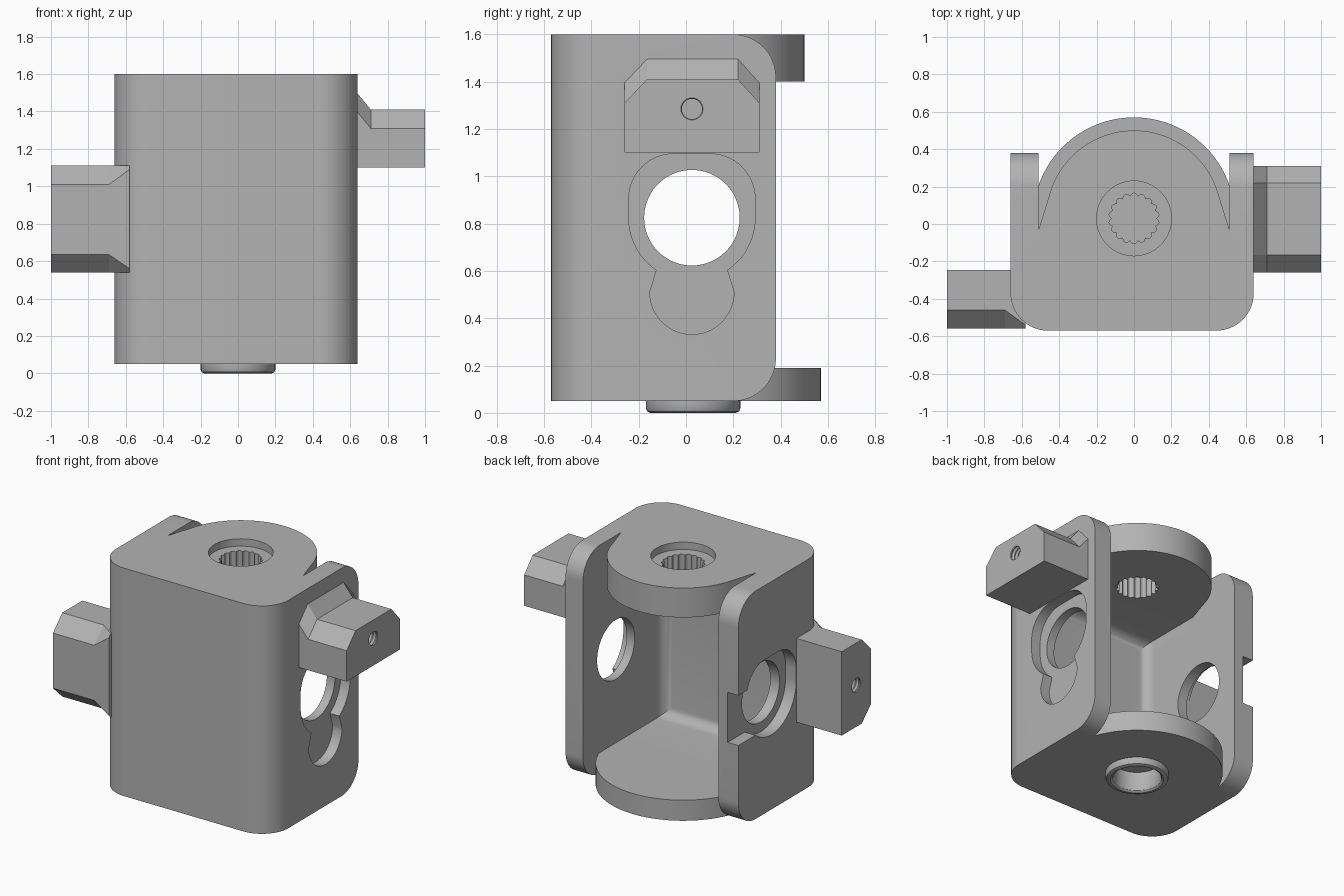
import bpy, bmesh, math

cube = bpy.data.objects.get("Cube")
if cube:
    bpy.data.objects.remove(cube, do_unlink=True)

metal = bpy.data.materials.new("plain grey metal")
metal.use_nodes = True
grey = (0.45, 0.45, 0.45, 1)
metal.diffuse_color = grey
metal.node_tree.nodes["Principled BSDF"].inputs["Base Color"].default_value = grey


def finish(name, bm):
    bmesh.ops.recalc_face_normals(bm, faces=bm.faces)
    mesh = bpy.data.meshes.new(name)
    bm.to_mesh(mesh)
    bm.free()
    mesh.materials.append(metal)
    obj = bpy.data.objects.new(name, mesh)
    bpy.context.collection.objects.link(obj)
    return obj


def prism(name, pts, lo, hi, axis="z", end_pts=None):
    """Extrude an outline along x or z, optionally lofting to a second outline."""
    bm = bmesh.new()
    place = (lambda u, v, w: (w, u, v)) if axis == "x" else (lambda u, v, w: (u, v, w))
    a = [bm.verts.new(place(u, v, lo)) for u, v in pts]
    b = [bm.verts.new(place(u, v, hi)) for u, v in (end_pts or pts)]
    bm.faces.new(a)
    bm.faces.new(b)
    n = len(pts)
    for i in range(n):
        bm.faces.new((a[i], a[(i + 1) % n], b[(i + 1) % n], b[i]))
    return finish(name, bm)


def arc(cx, cy, r, start, end, n=16):
    angles = [math.radians(start + (end - start) * i / n) for i in range(n + 1)]
    return [(cx + r * math.cos(t), cy + r * math.sin(t)) for t in angles]


def circle(cx, cy, r, n=64):
    return arc(cx, cy, r, 0, 360, n)[:-1]


def lathe(name, profile, centre, axis="z", n=48):
    """Closed solid of revolution from (radius, height) points."""
    bm = bmesh.new()
    rings = []
    for r, h in profile:
        ring = []
        for u, v in circle(0, 0, r, n):
            p = (h, u, v) if axis == "x" else (u, v, h)
            ring.append(bm.verts.new([c + d for c, d in zip(centre, p)]))
        rings.append(ring)
    for a, b in zip(rings, rings[1:]):
        for i in range(n):
            bm.faces.new((a[i], a[(i + 1) % n], b[(i + 1) % n], b[i]))
    bm.faces.new(rings[0])
    bm.faces.new(rings[-1])
    return finish(name, bm)


def combine(target, tool, operation):
    mod = target.modifiers.new("join", "BOOLEAN")
    mod.operation, mod.solver, mod.object = operation, "EXACT", tool
    bpy.context.view_layer.objects.active = target
    bpy.ops.object.modifier_apply(modifier=mod.name)
    bpy.data.objects.remove(tool, do_unlink=True)


def cut(target, tool):
    combine(target, tool, "DIFFERENCE")


def add(target, tool):
    combine(target, tool, "UNION")


LEFT, RIGHT, FRONT, BACK = 0.64, -0.66, -0.57, 0.38
INNER, BOTTOM, TOP = 0.51, 0.05, 1.6
PIN_Y, HOLE_Y, HOLE_Z = 0.03, 0.025, 0.825

# Housing: rounded plan crossed with a rounded side outline
plan = arc(RIGHT + 0.2, FRONT + 0.2, 0.2, 180, 270) + arc(LEFT - 0.2, FRONT + 0.2, 0.2, 270, 360)
plan += [(LEFT, 0.6), (RIGHT, 0.6)]
side = [(-0.8, BOTTOM)] + arc(BACK - 0.18, BOTTOM + 0.18, 0.18, 270, 360)
side += arc(BACK - 0.18, TOP - 0.18, 0.18, 0, 90) + [(-0.8, TOP)]
housing = prism("housing", plan, -0.1, 1.8)
combine(housing, prism("side_outline", side, -0.9, 0.9, "x"), "INTERSECT")

# Open the rear, then put in the two rounded plates
rear = [(-INNER, -0.03), (INNER, -0.03), (INNER, 0.9), (-INNER, 0.9)]
cut(housing, prism("rear_gap", rear, -0.1, 1.8))
upper = [(-INNER, -0.1), (INNER, -0.1), (INNER, -0.03)] + arc(0, PIN_Y, 0.47, 14, 166, 48) + [(-INNER, -0.03)]
lower = [(-0.53, -0.1), (0.53, -0.1)] + arc(0, PIN_Y, 0.54, 11, 169, 48)
add(housing, prism("upper_plate", upper, 1.4, TOP))
add(housing, prism("lower_plate", lower, BOTTOM, 0.19))

# Inner cavity with filleted front edges
cavity = prism("cavity", [(-INNER, -0.48), (INNER, -0.48), (INNER, 0.9), (-INNER, 0.9)], 0.19, 1.4)
bm = bmesh.new()
bm.from_mesh(cavity.data)
edges = [e for e in bm.edges if all(v.co.y < 0 for v in e.verts)]
bmesh.ops.bevel(bm, geom=edges, offset=0.07, segments=6, profile=0.5, affect="EDGES")
bm.to_mesh(cavity.data)
bm.free()
cut(housing, cavity)

# Left lug with a sloped root and right lug with fading chamfers
lug = [(-0.26, 1.1), (0.31, 1.1), (0.31, 1.31), (0.22, 1.41), (-0.165, 1.41), (-0.26, 1.31)]
root = [(y, z + 0.17 * (z > 1.2)) for y, z in lug]
left_lug = prism("left_lug", lug, 0.71, 1.0, "x")
add(left_lug, prism("left_lug_root", root, 0.57, 0.71, "x", lug))
bar = [(-0.245, 0.54), (-0.46, 0.54), (-0.56, 0.635), (-0.56, 1.01), (-0.46, 1.11), (-0.245, 1.11)]
bar_root = [(-0.245, 0.54), (-0.54, 0.54), (-0.56, 0.56), (-0.56, 1.09), (-0.54, 1.11), (-0.245, 1.11)]
right_lug = prism("right_lug", bar, -1.0, -0.69, "x")
add(right_lug, prism("right_lug_root", bar_root, -0.58, -0.69, "x", bar))
for part in (left_lug, right_lug):
    add(housing, part)
# Trim anything that entered the cavity
cut(housing, prism("trim", [(-INNER, -0.4), (INNER, -0.4), (INNER, 0.9), (-INNER, 0.9)], 0.3, 1.3))

# Threaded holes in the lug ends
thread = [(0.053 if i % 2 else 0.043, -0.02 + 0.0125 * i) for i in range(18)]
cut(housing, lathe("left_thread", [(r, -h) for r, h in thread], (1.0, HOLE_Y, 1.285), "x", 24))
cut(housing, lathe("right_thread", thread, (-1.0, -0.4, HOLE_Z), "x", 24))

# Side holes with a keyhole recess on the left and a slotted one on the right
R = 0.267
crown = arc(HOLE_Y + R - 0.19, 0.905, 0.19, 0, 90) + arc(HOLE_Y - R + 0.19, 0.905, 0.19, 90, 180)
keyhole = crown + arc(HOLE_Y, HOLE_Z, R, 180, 236) + arc(HOLE_Y, 0.51, 0.178, 180, 360, 24)
keyhole += arc(HOLE_Y, HOLE_Z, R, 304, 360)
slotted = [(0.5, 0.62), (0.5, 0.96), (HOLE_Y + R - 0.01, 0.96)] + crown[5:]
slotted += arc(HOLE_Y, HOLE_Z, R, 180, 310, 32)
cut(housing, prism("keyhole_recess", keyhole, LEFT - 0.07, 0.69, "x"))
cut(housing, prism("slotted_recess", slotted, -0.8, RIGHT + 0.08, "x"))
cut(housing, prism("side_hole", circle(HOLE_Y, HOLE_Z, 0.202), -0.9, 0.9, "x"))

# Lower boss with a blind bore
boss = [(0.2, 0.1), (0.2, 0.02), (0.194, 0.006), (0.18, 0.0)]
add(housing, lathe("boss", boss, (0, PIN_Y, 0)))
bore = [(0.175, -0.02), (0.168, 0.0), (0.155, 0.01), (0.15, 0.025), (0.15, 0.14)]
cut(housing, lathe("bore", bore, (0, PIN_Y, 0)))

# Upper counterbore and splined hole
cut(housing, prism("counterbore", circle(0, PIN_Y, 0.2), 1.55, 1.7))
teeth = 18
spline = []
for i in range(teeth * 6):
    t = math.tau * i / (teeth * 6)
    r = 0.119 + 0.016 * abs(math.sin(t * teeth / 2))
    spline.append((r * math.cos(t), PIN_Y + r * math.sin(t)))
cut(housing, prism("splined_hole", spline, 1.3, 1.7))

# Smooth curved surfaces, crisp edges
bpy.ops.object.select_all(action="DESELECT")
housing.select_set(True)
bpy.context.view_layer.objects.active = housing
bpy.ops.object.shade_smooth_by_angle(angle=math.radians(25))
